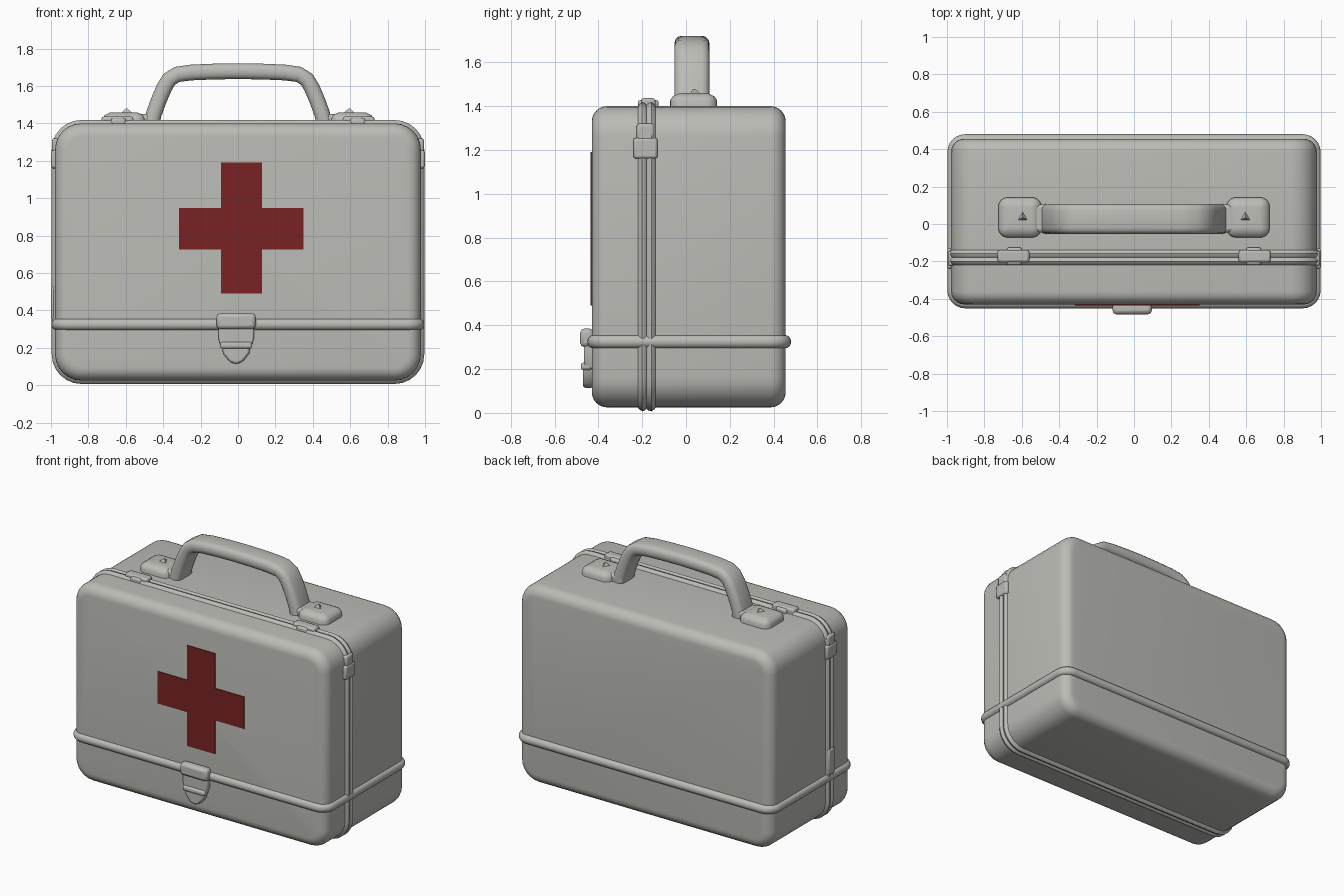
import bpy, bmesh, math
from mathutils import Vector

if "Cube" in bpy.data.objects:
    bpy.data.objects.remove(bpy.data.objects["Cube"])


def material(name, rgb):
    m = bpy.data.materials.new(name)
    m.diffuse_color = (*rgb, 1)
    m.use_nodes = True
    m.node_tree.nodes["Principled BSDF"].inputs["Base Color"].default_value = m.diffuse_color
    return m


GREY = material("warm grey", (0.50, 0.50, 0.47))
RED = material("dark red", (0.19, 0.016, 0.017))


def finish(bm, name, mat, bevel=0, segs=2):
    bmesh.ops.recalc_face_normals(bm, faces=bm.faces)
    me = bpy.data.meshes.new(name)
    bm.to_mesh(me)
    bm.free()
    me.materials.append(mat)
    ob = bpy.data.objects.new(name, me)
    bpy.context.collection.objects.link(ob)
    if bevel:
        b = ob.modifiers.new("bevel", "BEVEL")
        b.width, b.segments, b.limit_method = bevel, segs, 'ANGLE'
    bpy.ops.object.select_all(action='DESELECT')
    ob.select_set(True)
    bpy.context.view_layer.objects.active = ob
    bpy.ops.object.shade_smooth_by_angle(angle=math.radians(35))
    return ob


def skin(bm, rings):
    """Join rings of points with quads and cap both ends."""
    vs = [[bm.verts.new(p) for p in r] for r in rings]
    n = len(vs[0])
    for a, b in zip(vs, vs[1:]):
        for i in range(n):
            bm.faces.new((a[i], a[(i + 1) % n], b[(i + 1) % n], b[i]))
    bm.faces.new(vs[0])
    bm.faces.new(vs[-1])


def rounded_rect(cu, cv, hu, hv, r, n=6):
    pts = []
    for q, (su, sv) in enumerate(((1, 1), (-1, 1), (-1, -1), (1, -1))):
        for i in range(n + 1):
            a = math.pi / 2 * (q + i / n)
            pts.append((cu + su * (hu - r) + r * math.cos(a), cv + sv * (hv - r) + r * math.sin(a)))
    return pts


def loft(name, axis, rect, levels, mat=GREY):
    """Stack rounded rectangles along y or z; levels = (position, outward offset)."""
    cu, cv, hu, hv, r = rect
    rings = []
    for t, o in levels:
        pts = rounded_rect(cu, cv, hu + o, hv + o, max(r + o, 0.004))
        rings.append([(u, t, v) if axis == 'y' else (u, v, t) for u, v in pts])
    bm = bmesh.new()
    skin(bm, rings)
    return finish(bm, name, mat)


def box(name, x, y, z, bevel=0.012):
    bm = bmesh.new()
    skin(bm, [[(x[0], y[0], k), (x[1], y[0], k), (x[1], y[1], k), (x[0], y[1], k)] for k in z])
    return finish(bm, name, GREY, bevel)


def plate(name, pts, y0, y1, mat, bevel=0):
    bm = bmesh.new()
    skin(bm, [[(x, y, z) for x, z in pts] for y in (y0, y1)])
    return finish(bm, name, mat, bevel)


# Case body with softly rounded front and back rims
FRONT, BACK, R = -0.43, 0.455, 0.07
SIDE = (0, 0.7125, 0.978, 0.6875, 0.14)
arc = [math.pi / 2 * i / 6 for i in range(7)]
levels = [(FRONT + R * (1 - math.sin(a)), -R * (1 - math.cos(a))) for a in reversed(arc)]
levels += [(BACK - R * (1 - math.sin(a)), -R * (1 - math.cos(a))) for a in arc]
levels[:7] = sorted(levels[:7])
loft("case_body", 'y', SIDE, levels)

# Double-ridged lid seam running around the case
loft("lid_seam", 'y', SIDE, [(-0.225, -0.01), (-0.215, 0.008), (-0.20, 0.018), (-0.187, 0.014), (-0.18, 0.005),
                             (-0.172, 0.014), (-0.158, 0.018), (-0.143, 0.008), (-0.133, -0.01)])

# Raised horizontal band
bead = [(0.325 - 0.03 * math.cos(a), -0.006 + 0.027 * math.sin(a)) for a in [math.pi * i / 8 for i in range(9)]]
loft("base_band", 'z', (0, 0.0145, 0.977, 0.4445, 0.075), bead)

# Red cross plate on the front
x0, x1, x2, x3 = -0.315, -0.09, 0.127, 0.35
z0, z1, z2, z3 = 0.49, 0.725, 0.948, 1.19
plate("red_cross", [(x1, z0), (x2, z0), (x2, z1), (x3, z1), (x3, z2), (x2, z2),
                    (x2, z3), (x1, z3), (x1, z2), (x0, z2), (x0, z1), (x1, z1)],
      FRONT - 0.005, FRONT + 0.003, RED)

# Front latch: hinge roll, clasp, pointed tongue and grip
box("latch_roll", (-0.115, 0.095), (-0.483, -0.42), (0.30, 0.385), 0.02)
plate("latch_clasp", [(-0.105, 0.32), (0.085, 0.32), (0.085, 0.25), (0.07, 0.2), (-0.09, 0.2), (-0.105, 0.25)],
      -0.465, -0.42, GREY, 0.008)
plate("latch_tongue", [(-0.09, 0.23), (0.07, 0.23), (0.06, 0.17), (0.025, 0.125),
                       (-0.01, 0.112), (-0.045, 0.125), (-0.08, 0.17)], -0.47, -0.42, GREY, 0.012)
box("latch_grip", (-0.095, 0.075), (-0.48, -0.43), (0.195, 0.23), 0.012)

# Handle swept along an arch
half = [(-0.462, 1.40), (-0.45, 1.45), (-0.425, 1.52), (-0.395, 1.59), (-0.368, 1.635),
        (-0.325, 1.662), (-0.25, 1.672), (-0.13, 1.677)]
path = [Vector(p) for p in half + [(0, 1.679)] + [(-x, z) for x, z in reversed(half)]]
rings = []
for i, p in enumerate(path):
    t = (path[min(i + 1, len(path) - 1)] - path[max(i - 1, 0)]).normalized()
    normal = Vector((-t.y, t.x))
    ring = []
    for w, h in rounded_rect(0, 0, 0.08, 0.042, 0.034, 3):
        q = p + normal * h
        ring.append((q.x, 0.027 + w, q.y))
    rings.append(ring)
bm = bmesh.new()
skin(bm, rings)
finish(bm, "carry_handle", GREY)

for s, side in ((-1, "left"), (1, "right")):
    # Handle mounts with a small rivet point and a lug holding the handle foot
    loft("handle_mount_" + side, 'z', (s * 0.61, 0.035, 0.115, 0.107, 0.05),
         [(1.38, 0), (1.425, 0), (1.443, -0.01), (1.456, -0.035), (1.459, -0.05)])
    box("handle_lug_" + side, sorted((s * 0.55, s * 0.42)), (-0.045, 0.105), (1.385, 1.45), 0.018)
    bm = bmesh.new()
    bmesh.ops.create_cone(bm, segments=3, radius1=0.035, radius2=0.006, depth=0.025, cap_ends=True)
    bmesh.ops.translate(bm, vec=(s * 0.595, 0.035, 1.466), verts=bm.verts)
    finish(bm, "mount_point_" + side, GREY)
    # Clips across the lid seam, on top and on the sides
    box("top_clip_" + side, sorted((s * 0.56, s * 0.73)), (-0.205, -0.14), (1.385, 1.436))
    box("top_clip_plate_" + side, sorted((s * 0.6, s * 0.68)), (-0.22, -0.125), (1.385, 1.428))
    box("side_clip_" + side, sorted((s * 0.95, s * 1.0)), (-0.24, -0.13), (1.16, 1.255))
    box("side_clip_tail_" + side, sorted((s * 0.94, s * 0.995)), (-0.225, -0.145), (1.24, 1.32))
# Lower hinge clip on the left side
box("lower_side_clip", (-1.0, -0.95), (-0.215, -0.145), (0.35, 0.53))
